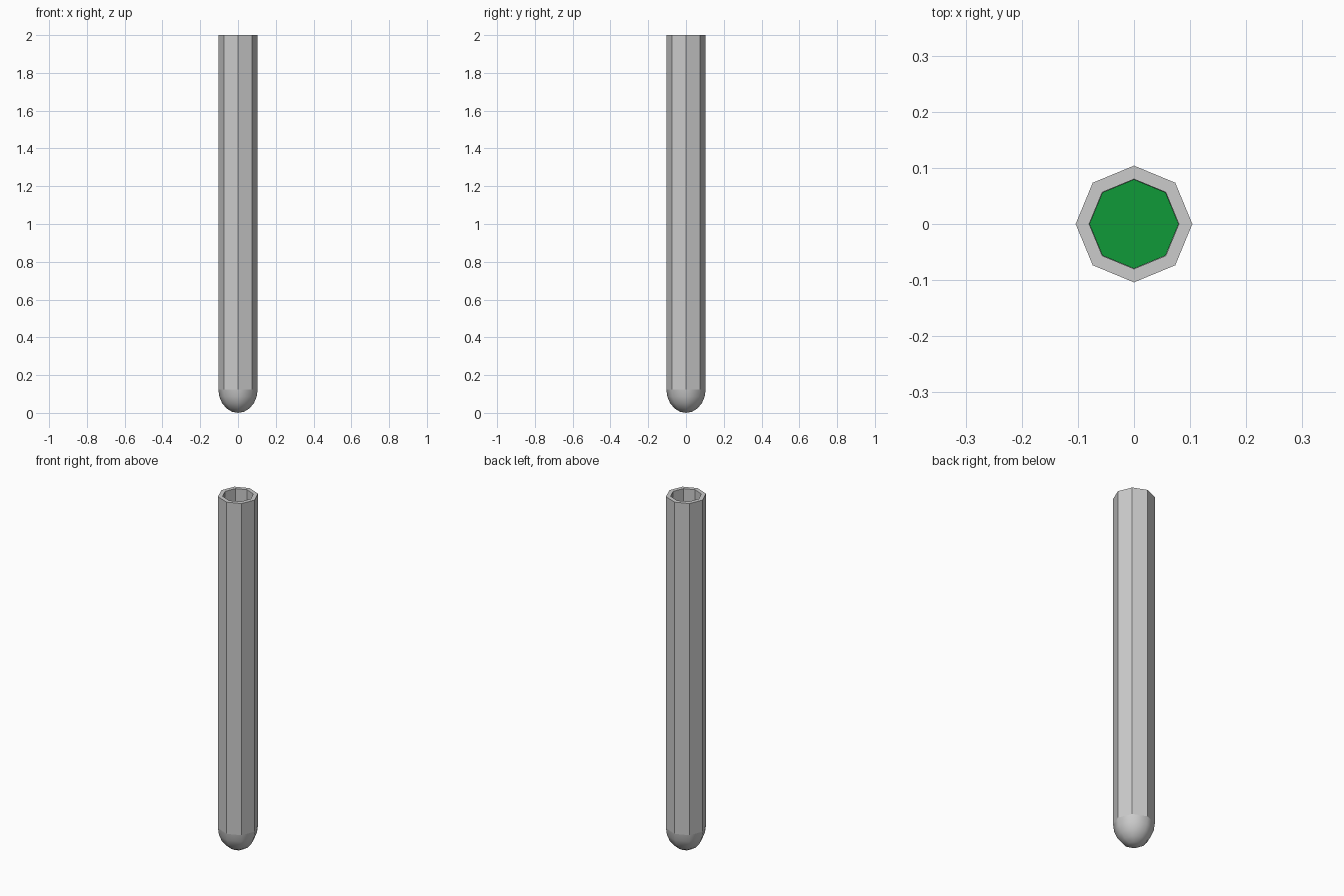
import bpy, math

if "Cube" in bpy.data.objects:
    bpy.data.objects.remove(bpy.data.objects["Cube"])

SIDES = 8


def lathe(name, profile, smooth_below):
    """Turn (radius, z) points into an eight-sided solid; faces under smooth_below are smooth."""
    verts, faces, rings = [], [], []
    for r, z in profile:
        start = len(verts)
        n = 1 if r == 0 else SIDES
        for k in range(n):
            a = 2 * math.pi * k / SIDES
            verts.append((r * math.cos(a), r * math.sin(a), z))
        rings.append([start + k % n for k in range(SIDES)])
    for low, high in zip(rings, rings[1:]):
        for k in range(SIDES):
            j = (k + 1) % SIDES
            quad = [low[k], low[j], high[j], high[k]]
            faces.append(list(dict.fromkeys(quad)))
    if profile[-1][0] > 0:
        faces.append(rings[-1])
    mesh = bpy.data.meshes.new(name)
    mesh.from_pydata(verts, [], faces)
    for p in mesh.polygons:
        p.use_smooth = max(mesh.vertices[v].co.z for v in p.vertices) < smooth_below
    obj = bpy.data.objects.new(name, mesh)
    bpy.context.collection.objects.link(obj)
    return obj


def bowl(radius, bottom, top, steps=5):
    """Quarter-ellipse profile from the lowest point up to the straight wall."""
    pts = [(0, bottom)]
    for i in range(1, steps + 1):
        t = math.pi / 2 * i / steps
        pts.append((radius * math.sin(t), top - (top - bottom) * math.cos(t)))
    return pts


# Glass tube: rounded outer shell, rim, and hollow inside
outer = bowl(0.104, 0.0, 0.125)
inner = bowl(0.08, 0.03, 0.125)
lathe("tube", outer + [(0.104, 2.0), (0.08, 2.0)] + inner[::-1], 0.13)

# Green liquid filling part of the tube
liquid = lathe("liquid", bowl(0.0795, 0.031, 0.126) + [(0.0795, 1.2)], 0.13)
green = bpy.data.materials.new("green_liquid")
green.diffuse_color = (0.005, 0.32, 0.04, 1)
green.use_nodes = True
green.node_tree.nodes["Principled BSDF"].inputs["Base Color"].default_value = green.diffuse_color
liquid.data.materials.append(green)
